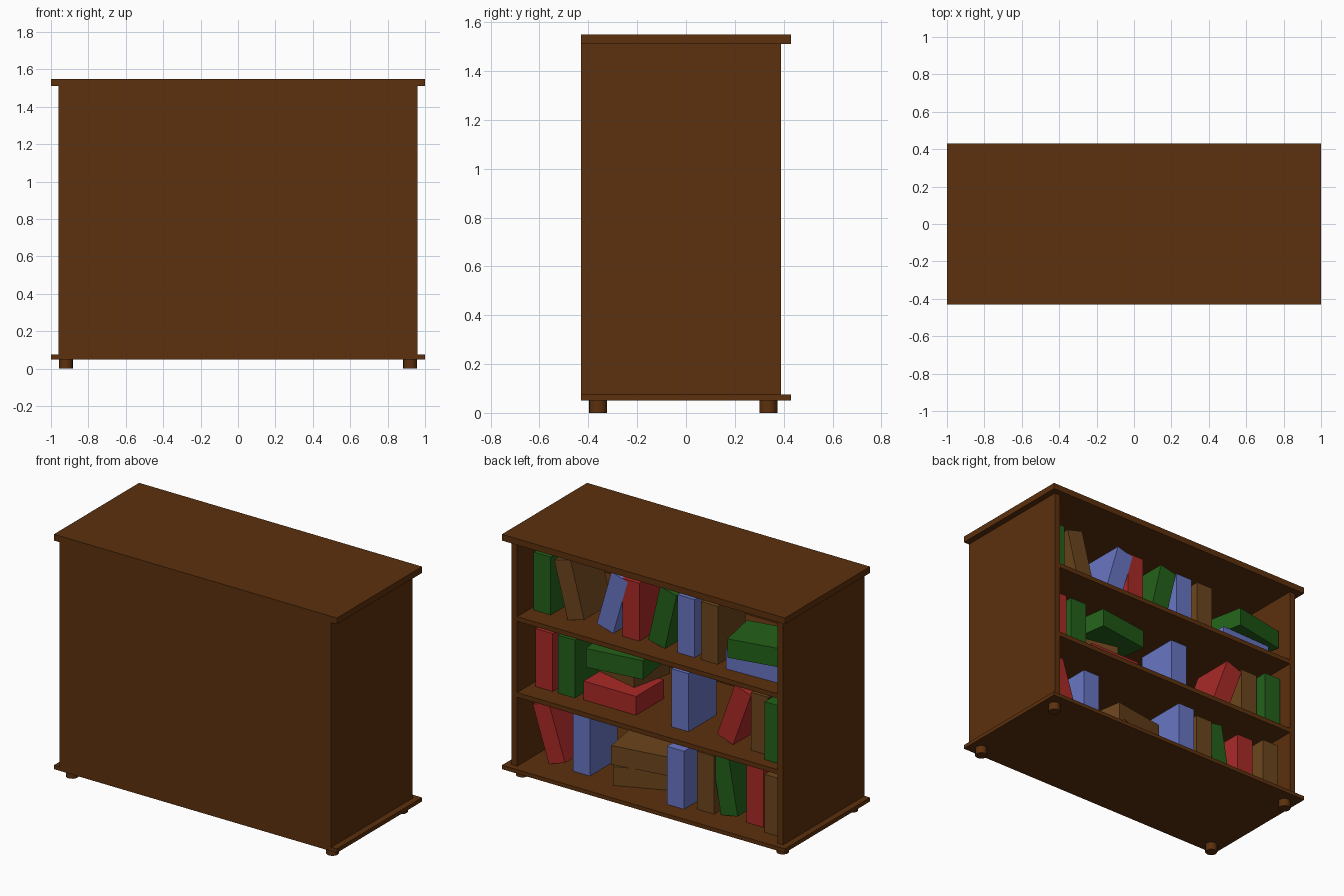
import bpy, math

if "Cube" in bpy.data.objects:
    bpy.data.objects.remove(bpy.data.objects["Cube"])


def material(name, rgb):
    m = bpy.data.materials.new(name)
    m.diffuse_color = (*rgb, 1)
    m.use_nodes = True
    m.node_tree.nodes["Principled BSDF"].inputs["Base Color"].default_value = m.diffuse_color
    return m


WOOD = material("wood", (0.107, 0.030, 0.004))
COVERS = {
    "red": material("red_cover", (0.40, 0.023, 0.021)),
    "green": material("green_cover", (0.017, 0.12, 0.010)),
    "blue": material("blue_cover", (0.14, 0.18, 0.55)),
    "brown": material("brown_cover", (0.15, 0.060, 0.012)),
}


def box(name, center, size, mat, rot=(0, 0, 0)):
    bpy.ops.mesh.primitive_cube_add(size=1, location=center, rotation=rot)
    ob = bpy.context.object
    ob.name = name
    ob.scale = size
    ob.data.materials.append(mat)
    return ob


def slab(name, x0, x1, y0, y1, z0, z1):
    return box(name, ((x0 + x1) / 2, (y0 + y1) / 2, (z0 + z1) / 2),
               (x1 - x0, y1 - y0, z1 - z0), WOOD)


# Case
slab("top_board", -1, 1, -0.43, 0.43, 1.51, 1.55)
slab("bottom_board", -1, 1, -0.43, 0.43, 0.05, 0.075)
slab("back_panel", -0.92, 0.92, -0.43, -0.40, 0.075, 1.51)
for side, s in (("left", -1), ("right", 1)):
    slab(side + "_side_panel", min(s * 0.92, s * 0.96), max(s * 0.92, s * 0.96),
         -0.43, 0.39, 0.075, 1.51)
SHELVES = (0.075, 0.545, 1.03)
for z in SHELVES[1:]:
    slab("shelf", -0.92, 0.92, -0.40, 0.39, z - 0.03, z)

# Feet
for x in (-0.92, 0.92):
    for y in (-0.36, 0.337):
        bpy.ops.mesh.primitive_cylinder_add(vertices=16, radius=0.037, depth=0.05,
                                            location=(x, y, 0.025))
        foot = bpy.context.object
        foot.name = "foot"
        foot.data.materials.append(WOOD)
        bpy.ops.object.shade_smooth_by_angle()

# Books: thickness, depth, height
T, D, H = 0.12, 0.28, 0.37


def standing(shelf, color, x, lean=0, front=0.26):
    """x is the middle of the lower edge; positive lean tips the top to +x."""
    a = math.radians(lean)
    z = SHELVES[shelf] + H / 2 * math.cos(a) + T / 2 * abs(math.sin(a))
    box(color + "_book", (x + H / 2 * math.sin(a), front - D / 2, z),
        (T, D, H), COVERS[color], (0, a, 0))


def lying(shelf, level, color, x, y, turn=0):
    box(color + "_stacked_book", (x, y, SHELVES[shelf] + T * (level + 0.5)),
        (H, D, T), COVERS[color], (0, 0, math.radians(turn)))


# Top shelf
standing(2, "green", 0.834)
standing(2, "brown", 0.596, 15)
standing(2, "blue", 0.39, -16)
standing(2, "red", 0.208)
standing(2, "green", 0.026, -13)
standing(2, "blue", -0.183)
standing(2, "brown", -0.347)
lying(2, 0, "blue", -0.66, 0.135, 2)
lying(2, 1, "green", -0.701, 0.19, 11)

# Middle shelf
standing(1, "red", 0.82)
standing(1, "green", 0.664)
lying(1, 0, "red", 0.363, 0.11)
lying(1, 1, "brown", 0.407, -0.022, -12.7)
lying(1, 2, "green", 0.333, 0.135, 8)
standing(1, "blue", -0.14)
standing(1, "red", -0.458, -20)
standing(1, "brown", -0.703)
standing(1, "green", -0.84, front=0.32)

# Bottom shelf
standing(0, "red", 0.73, 18)
standing(0, "blue", 0.557)
lying(0, 0, "brown", 0.198, 0.086, 23)
lying(0, 1, "brown", 0.181, 0.10, 9)
standing(0, "blue", -0.15, front=0.32)
standing(0, "brown", -0.331, front=0.275)
standing(0, "green", -0.488, 10)
standing(0, "red", -0.671)
standing(0, "brown", -0.832, front=0.31)
